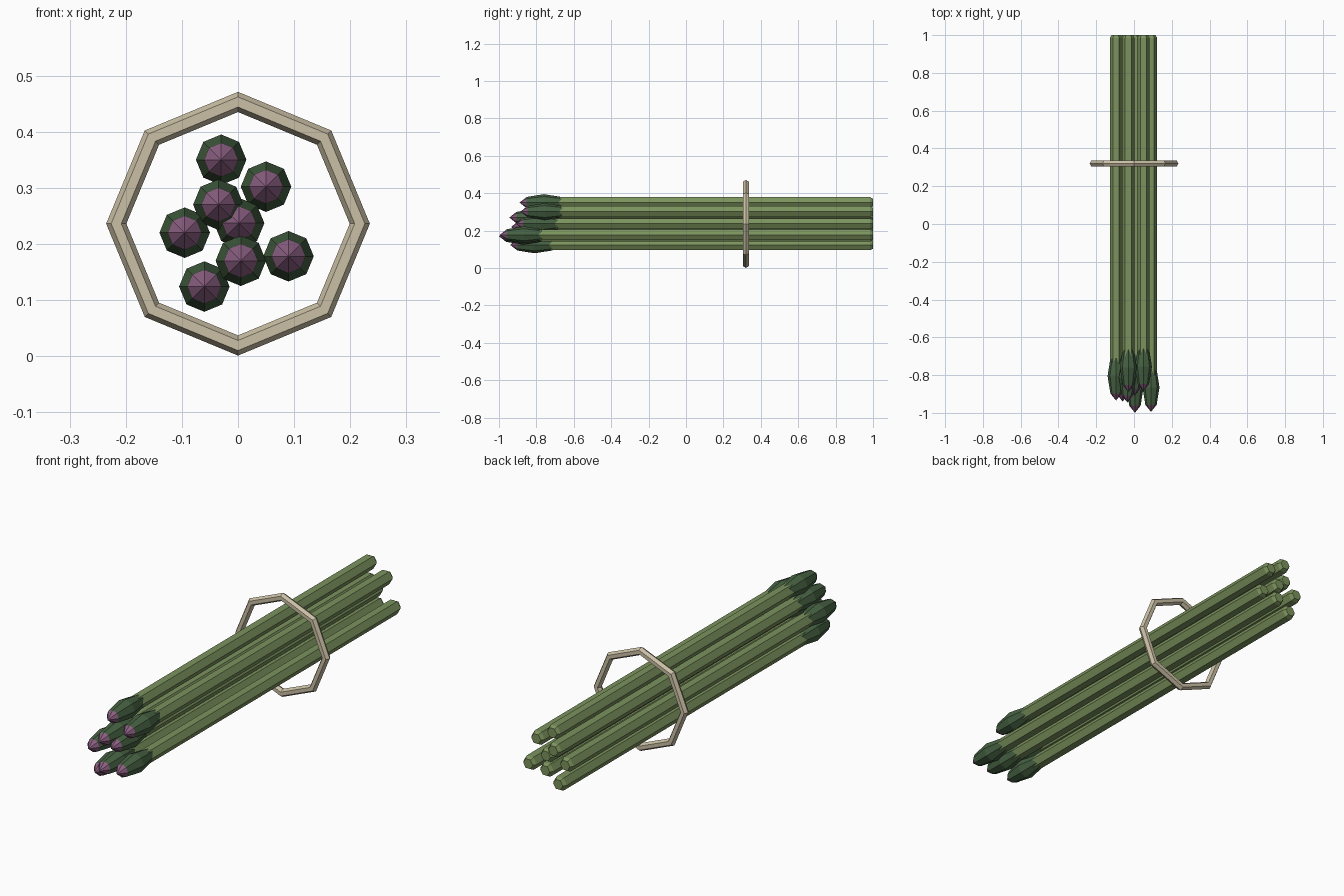
import bpy
import bmesh
from math import cos, sin, pi

if "Cube" in bpy.data.objects:
    bpy.data.objects.remove(bpy.data.objects["Cube"], do_unlink=True)


def material(name, rgb):
    mat = bpy.data.materials.new(name)
    mat.use_nodes = True
    mat.diffuse_color = (*rgb, 1)
    mat.node_tree.nodes["Principled BSDF"].inputs["Base Color"].default_value = (*rgb, 1)
    return mat


STEM = material("stem green", (0.2, 0.29, 0.11))
BUD = material("bud dark green", (0.06, 0.12, 0.055))
TIP = material("tip purple", (0.25, 0.11, 0.215))
BAND = material("band beige", (0.6, 0.53, 0.38))


def finish(bm, name, location, mats):
    bmesh.ops.recalc_face_normals(bm, faces=bm.faces)
    mesh = bpy.data.meshes.new(name)
    bm.to_mesh(mesh)
    bm.free()
    for mat in mats:
        mesh.materials.append(mat)
    obj = bpy.data.objects.new(name, mesh)
    obj.location = location
    bpy.context.collection.objects.link(obj)
    return obj


def lathe_y(name, profile, sides, location, mats, tip_end=None):
    """Faceted solid along y from (y, radius) pairs; faces before tip_end use slot 1."""
    bm = bmesh.new()
    rings = []
    for y, r in profile:
        if r == 0:
            rings.append([bm.verts.new((0, y, 0))] * sides)
        else:
            rings.append([bm.verts.new((r * cos(2 * pi * i / sides), y, r * sin(2 * pi * i / sides)))
                          for i in range(sides)])
    for a, b in zip(rings, rings[1:]):
        for i in range(sides):
            j = (i + 1) % sides
            bm.faces.new(list(dict.fromkeys((a[i], a[j], b[j], b[i]))))
    for ring in (rings[0], rings[-1]):
        if ring[0] != ring[1]:
            bm.faces.new(ring)
    if tip_end is not None:
        for f in bm.faces:
            f.material_index = int(f.calc_center_median().y < tip_end)
    return finish(bm, name, location, mats)


# Spears: x, z and the y of the pointed tip
spears = [(-0.03, 0.35, -0.89), (0.05, 0.302, -0.885), (-0.035, 0.27, -0.945),
          (0.002, 0.237, -0.91), (-0.095, 0.22, -0.935), (0.005, 0.17, -1.0),
          (0.09, 0.178, -0.995), (-0.06, 0.124, -0.94)]
bud_profile = [(0, 0), (0.038, 0.03), (0.13, 0.045), (0.225, 0.03)]

for n, (x, z, tip) in enumerate(spears, 1):
    lathe_y(f"stem_{n}", [(tip + 0.15, 0.033), (0.985, 0.033), (1.0, 0.024)],
            6, (x, 0, z), [STEM])
    lathe_y(f"bud_{n}", bud_profile, 8, (x, tip, z), [BUD, TIP], tip_end=0.037)

# Band: octagonal hoop with a hexagonal section
bm = bmesh.new()
MAJOR, MINOR, SIDES, SECTION = 0.217, 0.018, 8, 6
loops = []
for i in range(SIDES):
    a = 2 * pi * i / SIDES
    loop = []
    for k in range(SECTION):
        t = 2 * pi * k / SECTION
        r = MAJOR + MINOR * cos(t)
        loop.append(bm.verts.new((r * cos(a), MINOR * sin(t), r * sin(a))))
    loops.append(loop)
for i in range(SIDES):
    a, b = loops[i], loops[(i + 1) % SIDES]
    for k in range(SECTION):
        m = (k + 1) % SECTION
        bm.faces.new((a[k], a[m], b[m], b[k]))
finish(bm, "band", (0, 0.32, 0.236), [BAND])
